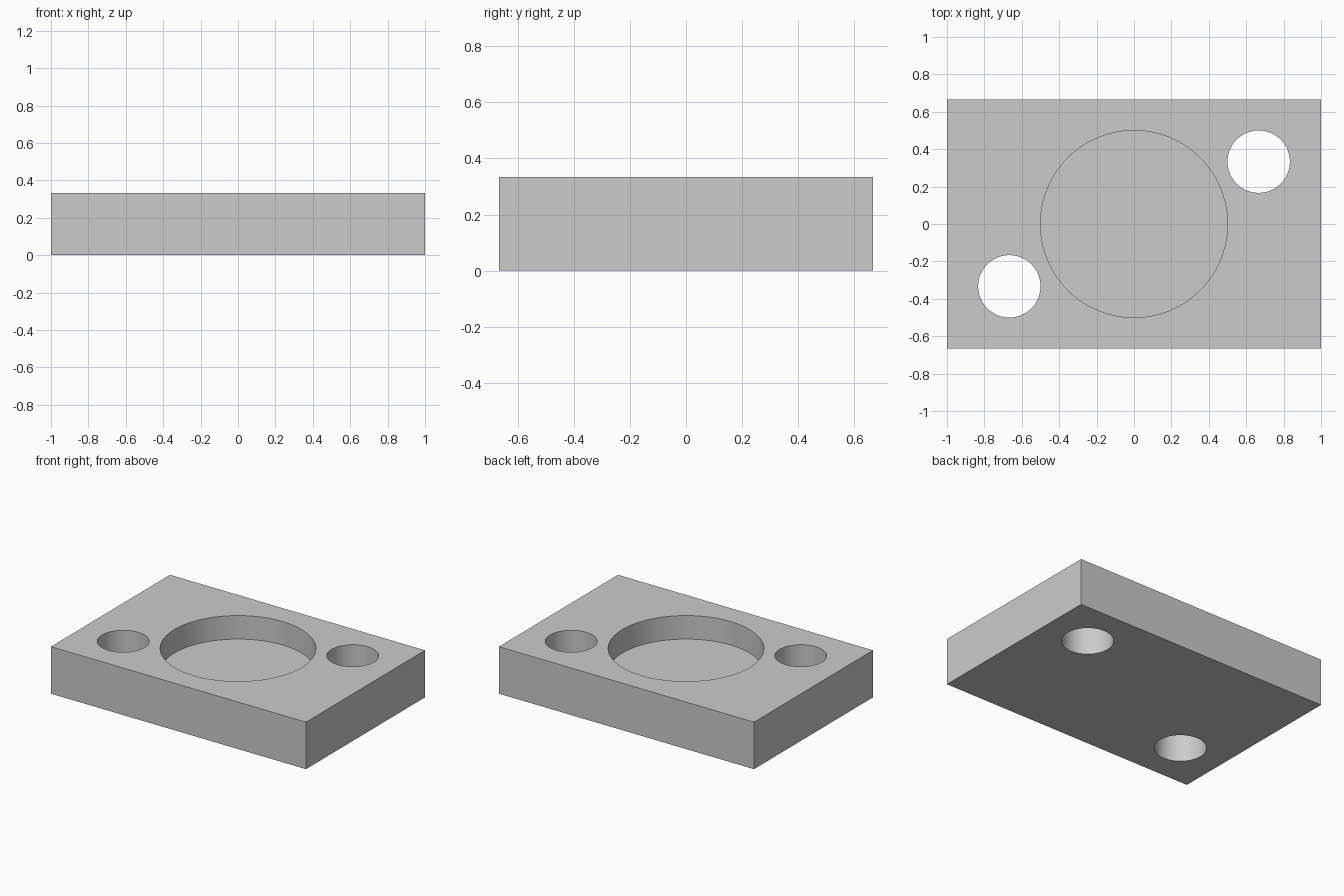
import bpy

# Remove the default object
cube = bpy.data.objects.get("Cube")
if cube:
    bpy.data.objects.remove(cube, do_unlink=True)

LENGTH, WIDTH, HEIGHT = 2.0, 4 / 3, 1 / 3
POCKET_DEPTH = HEIGHT / 2

# Single grey material
grey = bpy.data.materials.new("light_grey")
grey.use_nodes = True
colour = (0.6, 0.6, 0.6, 1)
grey.diffuse_color = colour
grey.node_tree.nodes["Principled BSDF"].inputs["Base Color"].default_value = colour

# Rectangular block
bpy.ops.mesh.primitive_cube_add(size=1, location=(0, 0, HEIGHT / 2))
block = bpy.context.object
block.name = "mounting_block"
block.scale = (LENGTH, WIDTH, HEIGHT)
bpy.ops.object.transform_apply(location=True, rotation=False, scale=True)
block.data.materials.append(grey)


def cut_round(name, x, y, radius, bottom):
    """Cut a vertical round hole from the top down to the given height."""
    top = HEIGHT + 0.1
    bpy.ops.mesh.primitive_cylinder_add(
        vertices=96, radius=radius, depth=top - bottom,
        location=(x, y, (top + bottom) / 2))
    cutter = bpy.context.object
    cutter.name = name
    cutter.data.materials.append(grey)
    cutter.hide_render = True
    cutter.hide_set(True)
    cut = block.modifiers.new(name, 'BOOLEAN')
    cut.operation = 'DIFFERENCE'
    cut.solver = 'EXACT'
    cut.object = cutter


# Central blind pocket and two diagonal through holes
cut_round("pocket_cutter", 0, 0, 0.5, HEIGHT - POCKET_DEPTH)
for side, name in ((1, "left_hole_cutter"), (-1, "right_hole_cutter")):
    cut_round(name, side * 2 / 3, side / 3, 1 / 6, -0.1)

# Bake the cuts, then remove the cutters
bpy.context.view_layer.objects.active = block
block.select_set(True)
for cut in list(block.modifiers):
    cutter = cut.object
    bpy.ops.object.modifier_apply(modifier=cut.name)
    bpy.data.objects.remove(cutter, do_unlink=True)

# Smooth round walls with sharp rims
bpy.ops.object.select_all(action='DESELECT')
block.select_set(True)
bpy.ops.object.shade_smooth_by_angle(angle=0.5)
